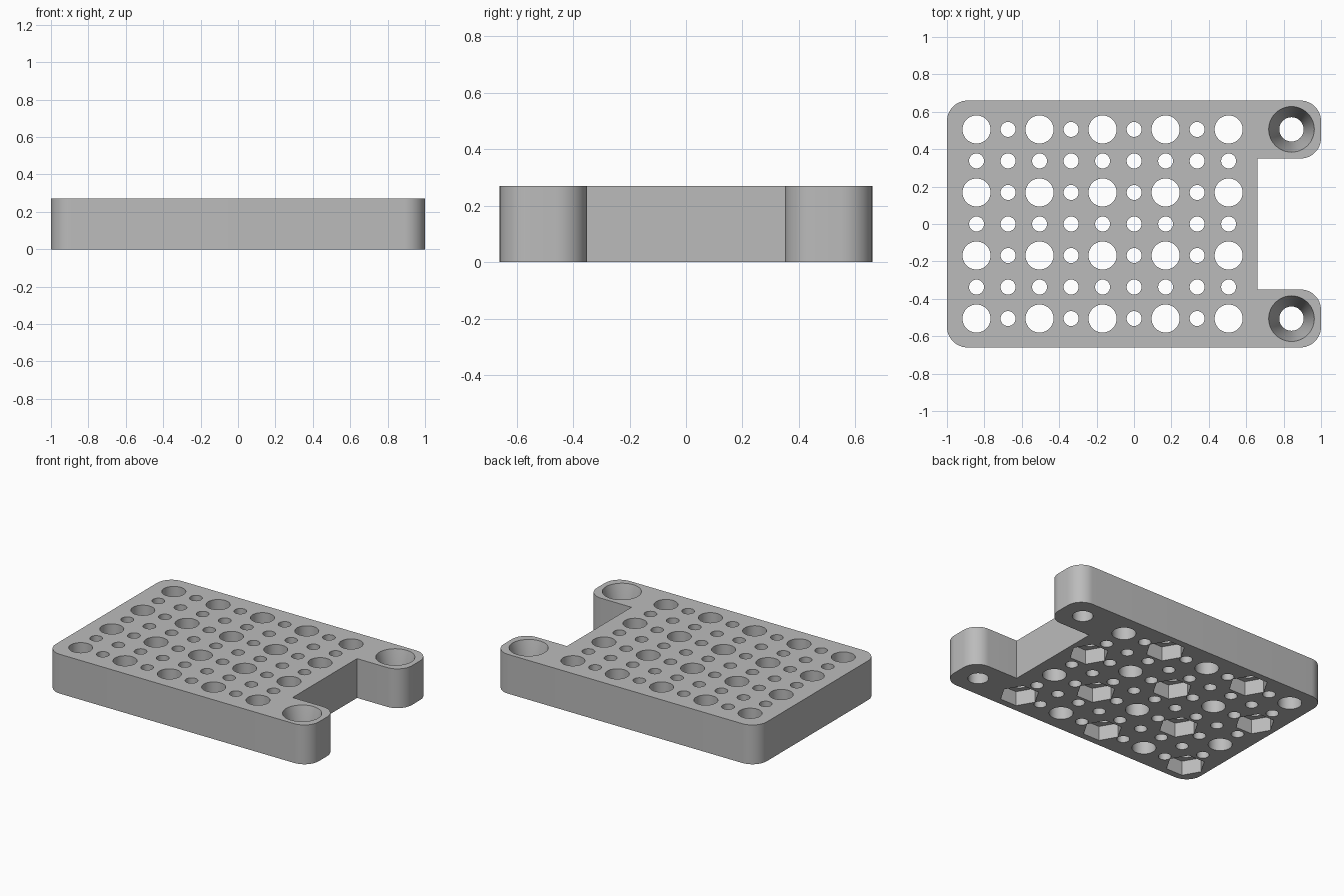
import bpy, bmesh, math
from mathutils import Matrix, Vector

if "Cube" in bpy.data.objects:
    bpy.data.objects.remove(bpy.data.objects["Cube"])

H = 0.27          # plate thickness
PITCH = 0.1685    # hole spacing
CORNER = 0.11     # outer corner radius

grey = bpy.data.materials.new("plain_grey")
grey.use_nodes = True
colour = (0.5, 0.5, 0.5, 1)
grey.diffuse_color = colour
grey.node_tree.nodes["Principled BSDF"].inputs["Base Color"].default_value = colour


def make_object(name, bm):
    bmesh.ops.recalc_face_normals(bm, faces=bm.faces)
    mesh = bpy.data.meshes.new(name)
    bm.to_mesh(mesh)
    bm.free()
    mesh.materials.append(grey)
    obj = bpy.data.objects.new(name, mesh)
    bpy.context.collection.objects.link(obj)
    return obj


def add_plug(bm, x, y, z0, z1, r0, r1, sides):
    """Closed prism or cone standing between two heights."""
    place = Matrix.Translation((x, y, (z0 + z1) / 2))
    bmesh.ops.create_cone(bm, cap_ends=True, segments=sides, radius1=r0,
                          radius2=r1, depth=z1 - z0, matrix=place)


def arc(cx, cy, start):
    """Quarter circle for a rounded corner."""
    angles = [math.radians(start + 90 * k / 12) for k in range(13)]
    return [(cx + CORNER * math.cos(a), cy + CORNER * math.sin(a)) for a in angles]


# Plate outline with two mounting ears: back half, then mirrored front half
back = [(0.66, 0.35)]
back += arc(1 - CORNER, 0.35 + CORNER, -90)
back += arc(1 - CORNER, 0.66 - CORNER, 0)
back += arc(-1 + CORNER, 0.66 - CORNER, 90)
outline = back + [(x, -y) for x, y in reversed(back)]

bm = bmesh.new()
base = bm.faces.new([bm.verts.new((x, y, 0)) for x, y in outline])
extruded = bmesh.ops.extrude_face_region(bm, geom=[base])
top = [g for g in extruded["geom"] if isinstance(g, bmesh.types.BMVert)]
bmesh.ops.translate(bm, verts=top, vec=Vector((0, 0, H)))
plate = make_object("perforated_plate", bm)

# Hole grid, with hexagonal nut pockets below alternate large holes
holes, pockets = bmesh.new(), bmesh.new()
for i in range(9):
    for j in range(7):
        x, y = -0.842 + i * PITCH, (3 - j) * PITCH
        large = i % 2 == 0 and j % 2 == 0
        r = 0.075 if large else 0.04
        add_plug(holes, x, y, -0.1, H + 0.1, r, r, 40 if large else 28)
        if large and (i + j) // 2 % 2:
            # corners point along x
            add_plug(pockets, x, y, -0.1, 0.1, 0.125, 0.125, 6)

# The hexagon should have a corner on the x axis
first = pockets.verts[:6]
ang = min(abs(v.co.y + 0 - round(v.co.y / PITCH) * PITCH) for v in pockets.verts)
if ang > 0.01:
    for k in range(0, len(pockets.verts), 12):
        ring = list(pockets.verts)[k:k + 12]
        centre = sum((v.co for v in ring), Vector()) / 12
        bmesh.ops.rotate(pockets, verts=ring, cent=centre,
                         matrix=Matrix.Rotation(math.radians(30), 3, "Z"))

# Screw holes in the ears: straight bore and tapered seat
bores, seats = bmesh.new(), bmesh.new()
slope = (0.122 - 0.065) / (H - 0.05)
for side in (1, -1):
    add_plug(bores, 0.842, side * 0.506, -0.1, H + 0.1, 0.065, 0.065, 48)
    add_plug(seats, 0.842, side * 0.506, 0.05, H + 0.05, 0.065,
             0.122 + slope * 0.05, 48)

# Cut everything out of the plate
cutters = [make_object(n, b) for n, b in (
    ("hole_cutter", holes), ("pocket_cutter", pockets),
    ("bore_cutter", bores), ("seat_cutter", seats))]
for cutter in cutters:
    cutter.hide_render = True
    mod = plate.modifiers.new(cutter.name, "BOOLEAN")
    mod.operation = "DIFFERENCE"
    mod.solver = "EXACT"
    mod.object = cutter

bpy.ops.object.select_all(action="DESELECT")
plate.select_set(True)
bpy.context.view_layer.objects.active = plate
for cutter in cutters:
    bpy.ops.object.modifier_apply(modifier=cutter.name)
    bpy.data.objects.remove(cutter)
bpy.ops.object.shade_smooth_by_angle(angle=math.radians(30))
